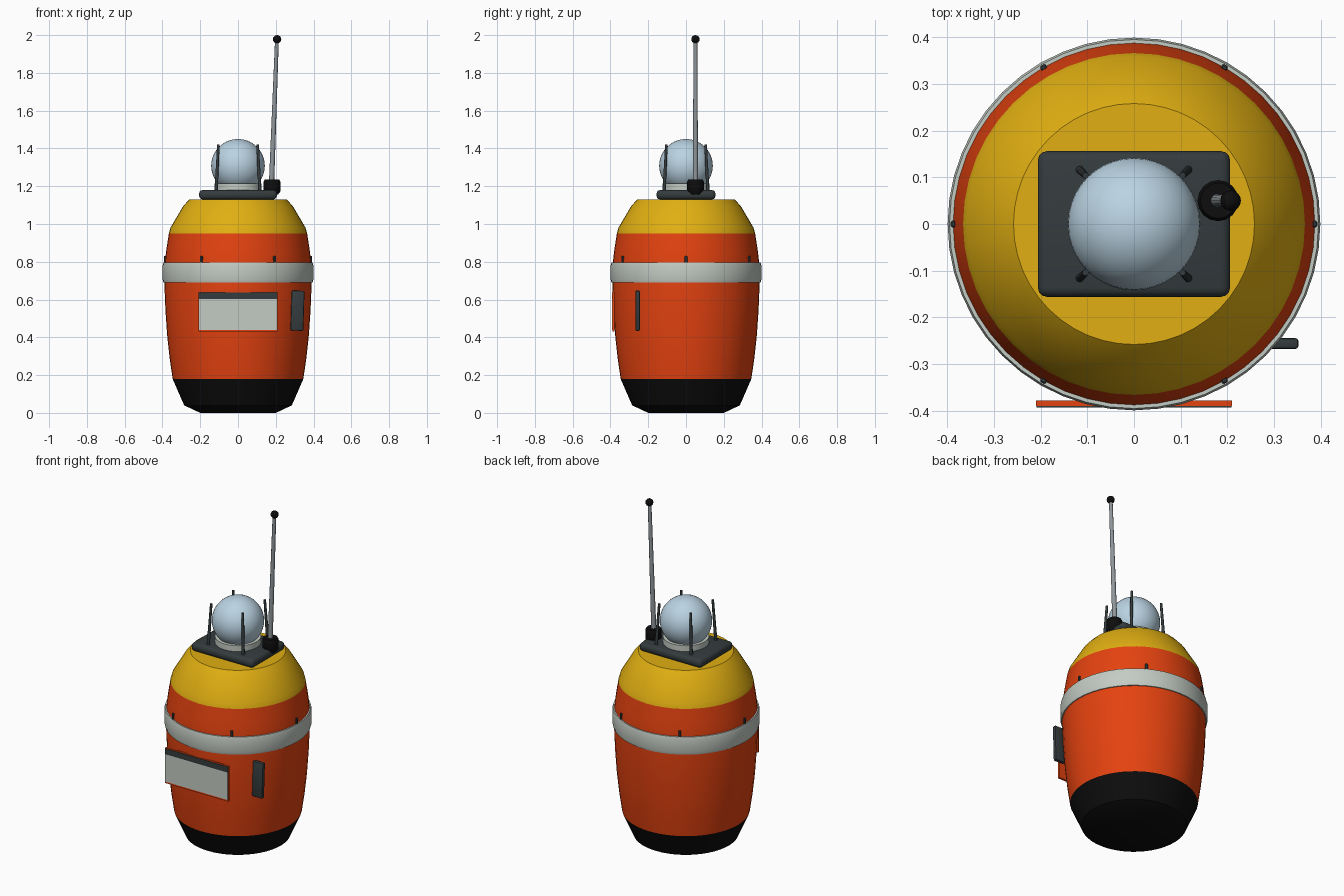
import bpy, bmesh, math
from mathutils import Vector

if "Cube" in bpy.data.objects:
    bpy.data.objects.remove(bpy.data.objects["Cube"])


def material(name, rgb):
    m = bpy.data.materials.new(name)
    m.diffuse_color = (*rgb, 1)
    m.use_nodes = True
    m.node_tree.nodes["Principled BSDF"].inputs["Base Color"].default_value = m.diffuse_color
    return m


ORANGE = material("orange paint", (0.78, 0.055, 0.005))
YELLOW = material("yellow paint", (0.75, 0.43, 0.006))
BLACK = material("black rubber", (0.004, 0.004, 0.004))
DARK = material("dark grey", (0.035, 0.045, 0.048))
WHITE = material("off white", (0.55, 0.60, 0.55))
BLUE = material("pale blue", (0.49, 0.65, 0.76))
METAL = material("grey metal", (0.28, 0.31, 0.33))


def finish(name, bm, mat, angle=35):
    bmesh.ops.recalc_face_normals(bm, faces=bm.faces)
    mesh = bpy.data.meshes.new(name)
    bm.to_mesh(mesh)
    bm.free()
    mesh.materials.append(mat)
    ob = bpy.data.objects.new(name, mesh)
    bpy.context.collection.objects.link(ob)
    bpy.ops.object.select_all(action='DESELECT')
    ob.select_set(True)
    bpy.context.view_layer.objects.active = ob
    bpy.ops.object.shade_smooth_by_angle(angle=math.radians(angle))
    return ob


def lathe(name, profile, mat, center=(0, 0), segments=48, closed=False):
    """Spin (radius, z) points about a vertical axis; open profiles get caps."""
    bm = bmesh.new()
    rings = []
    for r, z in profile:
        rings.append([bm.verts.new((center[0] + r * math.cos(a), center[1] + r * math.sin(a), z))
                      for a in (2 * math.pi * i / segments for i in range(segments))])
    pairs = list(zip(rings, rings[1:]))
    if closed:
        pairs.append((rings[-1], rings[0]))
    else:
        bm.faces.new(rings[0])
        bm.faces.new(rings[-1])
    for lo, hi in pairs:
        for i in range(segments):
            j = (i + 1) % segments
            bm.faces.new((lo[i], lo[j], hi[j], hi[i]))
    return finish(name, bm, mat)


def box(name, center, size, mat, bevel=0.0, segments=2, tilt=0.0):
    bm = bmesh.new()
    bmesh.ops.create_cube(bm, size=1)
    bmesh.ops.scale(bm, vec=size, verts=bm.verts)
    if bevel:
        bmesh.ops.bevel(bm, geom=bm.edges[:], offset=bevel, segments=segments,
                        profile=0.5, affect='EDGES')
    ob = finish(name, bm, mat)
    ob.location = center
    ob.rotation_euler.y = tilt
    return ob


def rod(name, start, end, r0, r1, mat, segments=12):
    start, end = Vector(start), Vector(end)
    bm = bmesh.new()
    bmesh.ops.create_cone(bm, cap_ends=True, segments=segments, radius1=r0, radius2=r1,
                          depth=(end - start).length)
    ob = finish(name, bm, mat)
    ob.location = (start + end) / 2
    ob.rotation_mode = 'QUATERNION'
    ob.rotation_quaternion = (end - start).to_track_quat('Z', 'Y')
    return ob


def ball(name, center, radius, mat, u=32, v=16):
    bm = bmesh.new()
    bmesh.ops.create_uvsphere(bm, u_segments=u, v_segments=v, radius=radius)
    ob = finish(name, bm, mat, 60)
    ob.location = center
    return ob


# Barrel body: rubber foot, orange hull, yellow shoulder
lathe("rubber_foot", [(0.20, 0), (0.285, 0.04), (0.346, 0.18)], BLACK)
lathe("hull", [(0.346, 0.18), (0.362, 0.29), (0.375, 0.41), (0.384, 0.54), (0.389, 0.66),
               (0.389, 0.78), (0.380, 0.86), (0.366, 0.95)], ORANGE)
lathe("shoulder", [(0.366, 0.95), (0.358, 0.98), (0.29, 1.095), (0.258, 1.13)], YELLOW)

# Belt and its six small clips
lathe("belt", [(0.38, 0.69), (0.395, 0.69), (0.399, 0.705), (0.399, 0.78), (0.395, 0.795),
               (0.38, 0.795)], WHITE, closed=True)
for i in range(6):
    a = math.radians(60 * i)
    clip = box(f"belt_clip_{i + 1}", (0.387 * math.cos(a), 0.387 * math.sin(a), 0.805),
               (0.012, 0.014, 0.05), DARK, 0.003, 1)
    clip.rotation_euler.z = a

# Front panel: orange backing, white face, dark header strip
box("panel_backing", (0, -0.384, 0.535), (0.42, 0.012, 0.21), ORANGE)
box("panel_face", (0, -0.3905, 0.522), (0.412, 0.005, 0.164), WHITE)
box("panel_header", (0, -0.3905, 0.621), (0.418, 0.005, 0.034), DARK)

# Side plate
box("side_plate", (0.315, -0.256, 0.541), (0.068, 0.023, 0.212), DARK, 0.006, 2, 0.03)

# Deck with collar and dome
box("deck", (0, 0, 1.155), (0.412, 0.312, 0.05), DARK, 0.02, 3)
lathe("dome_collar", [(0.125, 1.175), (0.125, 1.215), (0.10, 1.215)], WHITE, segments=32)
ball("dome", (0, 0, 1.308), 0.142, BLUE, 40, 20)

# Guard rods around the dome
for sx in (-1, 1):
    for sy in (-1, 1):
        rod(f"guard_rod_{'right' if sx > 0 else 'left'}_{'back' if sy > 0 else 'front'}",
            (sx * 0.116, sy * 0.116, 1.17), (sx * 0.104, sy * 0.104, 1.42), 0.009, 0.007, DARK)

# Whip antenna
lathe("antenna_base", [(0.032, 1.155), (0.044, 1.172), (0.044, 1.225), (0.038, 1.236)],
      BLACK, center=(0.18, 0.05), segments=16)
rod("antenna_whip", (0.177, 0.05, 1.2), (0.206, 0.05, 1.975), 0.014, 0.010, METAL)
ball("antenna_tip", (0.207, 0.05, 1.978), 0.022, BLACK, 16, 8)
